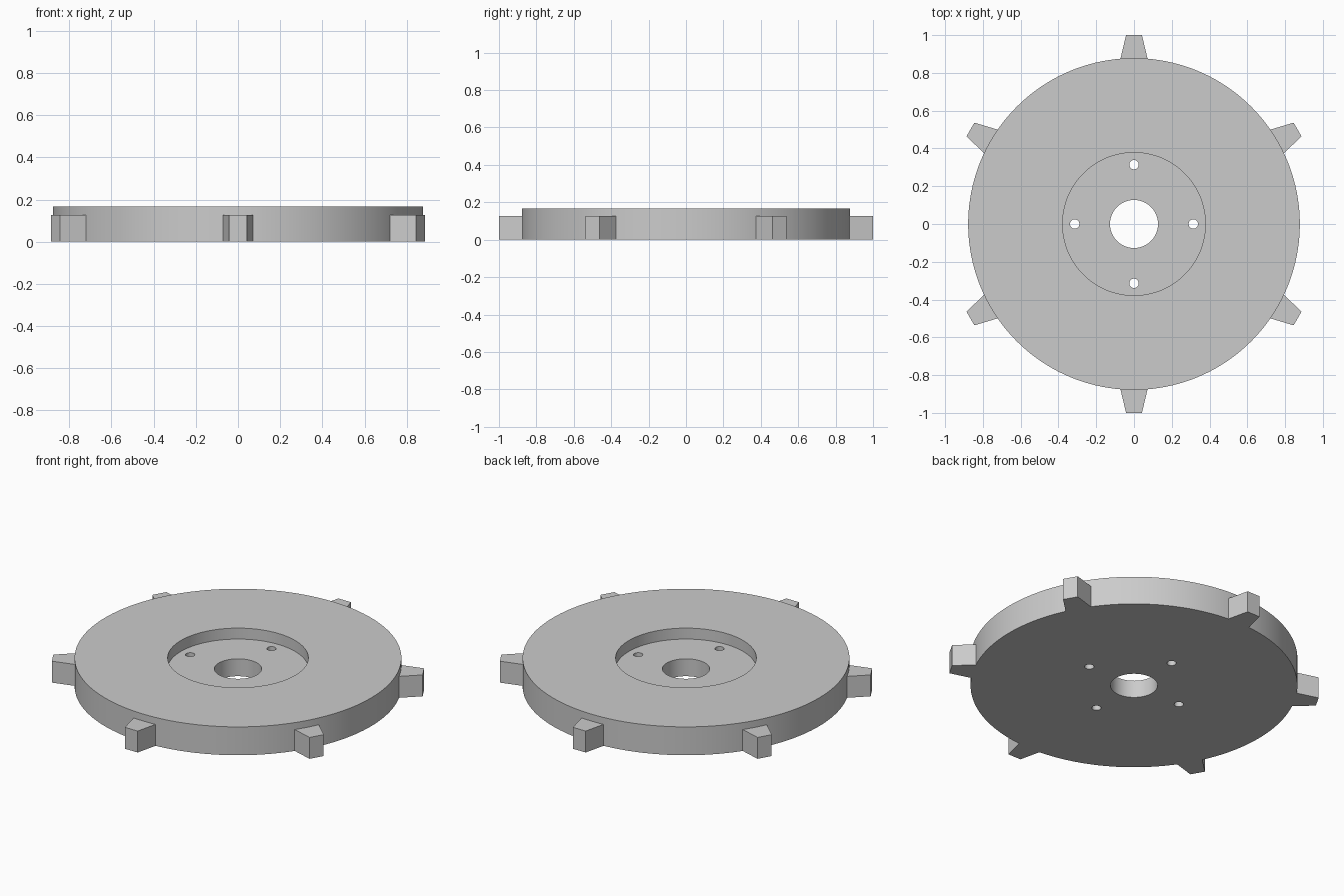
import bpy
import bmesh
from math import cos, sin, pi, radians
from mathutils import Matrix

if "Cube" in bpy.data.objects:
    bpy.data.objects.remove(bpy.data.objects["Cube"])

DISC_RADIUS, DISC_HEIGHT = 0.878, 0.168
RECESS_RADIUS, RECESS_FLOOR = 0.378, 0.103
BORE_RADIUS = 0.127
BOLT_RADIUS, BOLT_CIRCLE = 0.025, 0.314
TOOTH_HEIGHT, TOOTH_COUNT = 0.127, 6

# Single plain grey
grey = bpy.data.materials.new("plain grey")
grey.use_nodes = True
grey.diffuse_color = (0.6, 0.6, 0.6, 1)
grey.node_tree.nodes["Principled BSDF"].inputs["Base Color"].default_value = (0.6, 0.6, 0.6, 1)


def cylinder(name, radius, bottom, top, x=0, y=0, sides=128):
    bpy.ops.mesh.primitive_cylinder_add(
        vertices=sides, radius=radius, depth=top - bottom,
        location=(x, y, (top + bottom) / 2))
    obj = bpy.context.object
    obj.name = name
    obj.data.materials.append(grey)
    return obj


def cut(target, cutter):
    mod = target.modifiers.new("cut", 'BOOLEAN')
    mod.operation = 'DIFFERENCE'
    mod.solver = 'EXACT'
    mod.object = cutter
    bpy.context.view_layer.objects.active = target
    bpy.ops.object.modifier_apply(modifier=mod.name)
    bpy.data.objects.remove(cutter)


# Disc with a recessed hub, central bore and four bolt holes
disc = cylinder("wheel_disc", DISC_RADIUS, 0, DISC_HEIGHT, sides=160)
cut(disc, cylinder("recess_cutter", RECESS_RADIUS, RECESS_FLOOR, 0.4))
cut(disc, cylinder("bore_cutter", BORE_RADIUS, -0.2, 0.4, sides=96))
for i in range(4):
    a = i * pi / 2
    cut(disc, cylinder("bolt_cutter", BOLT_RADIUS, -0.2, 0.4,
                       BOLT_CIRCLE * cos(a), BOLT_CIRCLE * sin(a), 32))

bpy.ops.object.select_all(action='DESELECT')
disc.select_set(True)
bpy.context.view_layer.objects.active = disc
bpy.ops.object.shade_smooth_by_angle(angle=radians(30))

# Tapered teeth around the rim, one pointing straight back
tooth_outline = [(-0.072, 0.874), (0.072, 0.874), (0.042, 1.0), (-0.042, 1.0)]
for i in range(TOOTH_COUNT):
    bm = bmesh.new()
    base = bm.faces.new([bm.verts.new((x, y, 0)) for x, y in tooth_outline])
    ext = bmesh.ops.extrude_face_region(bm, geom=[base])
    top = [v for v in ext["geom"] if isinstance(v, bmesh.types.BMVert)]
    bmesh.ops.translate(bm, verts=top, vec=(0, 0, TOOTH_HEIGHT))
    bm.transform(Matrix.Rotation(i * 2 * pi / TOOTH_COUNT, 4, 'Z'))
    bmesh.ops.recalc_face_normals(bm, faces=bm.faces)
    mesh = bpy.data.meshes.new(f"rim_tooth_{i + 1}")
    bm.to_mesh(mesh)
    bm.free()
    mesh.materials.append(grey)
    bpy.context.collection.objects.link(bpy.data.objects.new(mesh.name, mesh))
